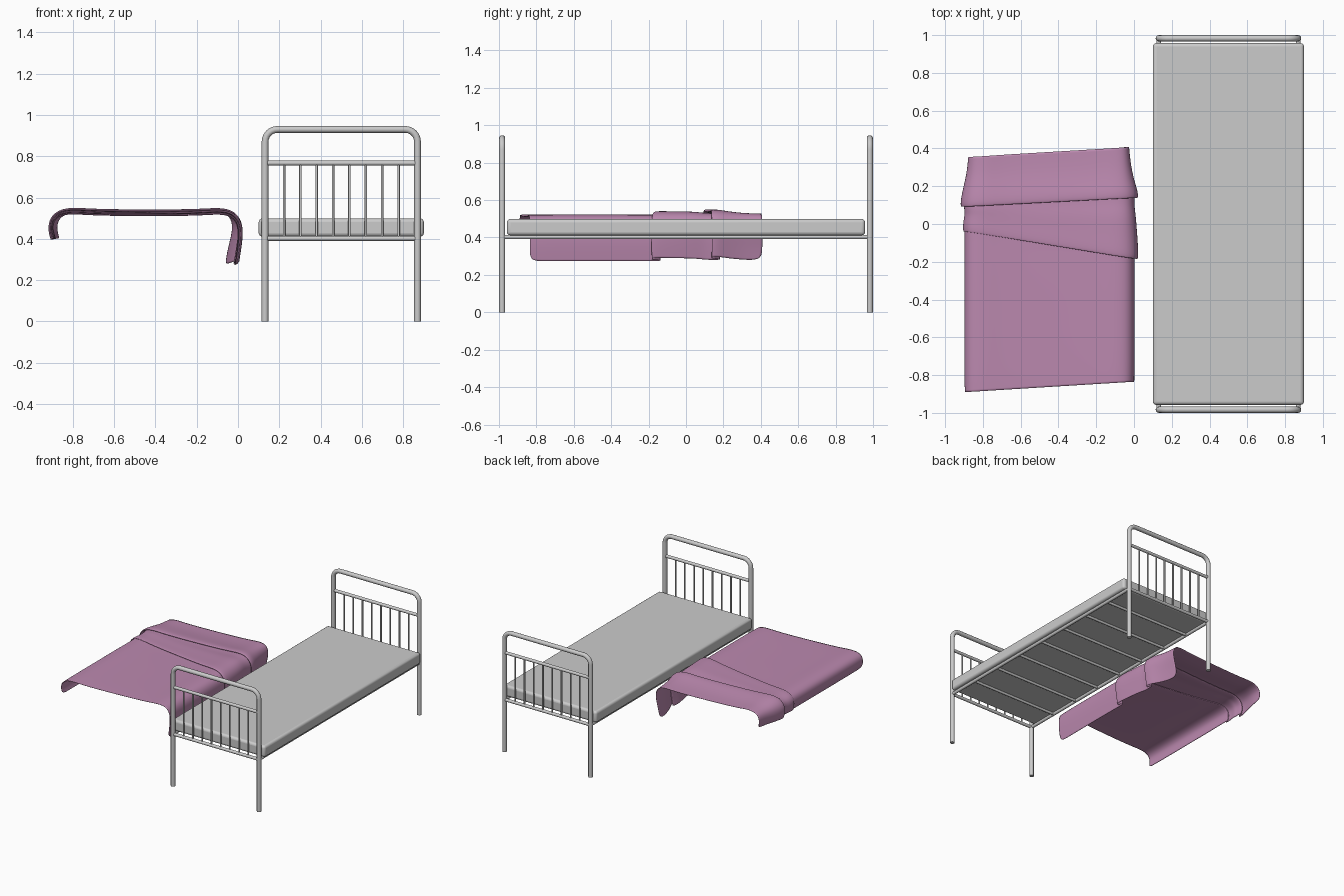
import bpy, bmesh, math
from mathutils import Vector

if "Cube" in bpy.data.objects:
    bpy.data.objects.remove(bpy.data.objects["Cube"])

BX = 0.5            # bed centre in x
PX = 0.369          # post offset from bed centre
PY = 0.983          # end frame offset in y


def tube(name, pts, r, sides_res=2):
    """Round tube along a polyline, converted to a mesh."""
    cu = bpy.data.curves.new(name, 'CURVE')
    cu.dimensions = '3D'
    sp = cu.splines.new('POLY')
    sp.points.add(len(pts) - 1)
    for p, co in zip(sp.points, pts):
        p.co = (*co, 1)
    cu.bevel_depth = r
    cu.bevel_resolution = sides_res
    cu.use_fill_caps = True
    ob = bpy.data.objects.new(name, cu)
    bpy.context.collection.objects.link(ob)
    bpy.ops.object.select_all(action='DESELECT')
    ob.select_set(True)
    bpy.context.view_layer.objects.active = ob
    bpy.ops.object.convert(target='MESH')
    bpy.ops.object.shade_smooth_by_angle(angle=math.radians(50))
    return bpy.context.object


# end frames: bent hoop, two rails and eight spindles each
for label, y in (("foot", -PY), ("head", PY)):
    top, cr = 0.930, 0.06
    hoop = [(BX - PX, y, 0)]
    for cx, a0 in ((BX - PX + cr, 180), (BX + PX - cr, 90)):
        for k in range(7):
            a = math.radians(a0 - 15 * k)
            hoop.append((cx + cr * math.cos(a), y, top - cr + cr * math.sin(a)))
    hoop.append((BX + PX, y, 0))
    tube(label + "_hoop", hoop, 0.0165, 4)
    for rail, z in (("upper", 0.767), ("lower", 0.402)):
        tube(f"{label}_{rail}_rail", [(BX - PX, y, z), (BX + PX, y, z)], 0.012, 3)
    for i in range(8):
        x = BX + (i - 3.5) * 0.0792
        tube(f"{label}_spindle_{i + 1}", [(x, y, 0.402), (x, y, 0.767)], 0.006)

# base frame: side rails and cross bars
for label, s in (("left", -1), ("right", 1)):
    tube(label + "_side_rail", [(BX + s * PX, -PY, 0.402), (BX + s * PX, PY, 0.402)], 0.012, 3)
for i in range(7):
    y = (i - 3) * PY / 4
    tube(f"cross_bar_{i + 1}", [(BX - PX, y, 0.402), (BX + PX, y, 0.402)], 0.010)

# mattress
bpy.ops.mesh.primitive_cube_add(size=1, location=(BX, 0, 0.455))
mattress = bpy.context.object
mattress.name = "mattress"
mattress.scale = (0.80, 1.915, 0.087)
bpy.ops.object.transform_apply(location=False, rotation=False, scale=True)
bev = mattress.modifiers.new("rounded_edges", 'BEVEL')
bev.width = 0.018
bev.segments = 4
bpy.ops.object.shade_smooth_by_angle(angle=math.radians(40))

# blanket: cross-section in x/z, swept through pleated rows along y
section = [(-0.885, 0.405), (-0.897, 0.44), (-0.895, 0.485), (-0.868, 0.513), (-0.81, 0.525),
           (-0.70, 0.515), (-0.45, 0.513), (-0.20, 0.514), (-0.10, 0.523), (-0.035, 0.515),
           (-0.002, 0.475), (0.003, 0.42), (-0.003, 0.35), (-0.015, 0.272)]
# (y at left, y at right, lift off the base layer, inward tuck)
rows = [(-0.89, -0.835, 0.000, 0), (-0.80, -0.75, 0.002, 0), (-0.52, -0.52, 0.002, 0),
        (-0.25, -0.32, 0.002, 0), (-0.09, -0.22, 0.001, 0), (-0.05, -0.175, 0.001, 0),
        (-0.02, -0.14, 0.002, 0), (-0.02, -0.14, 0.009, 0), (-0.04, -0.185, 0.009, 0),
        (-0.04, -0.188, 0.020, 0), (-0.01, -0.155, 0.023, 0), (0.02, -0.06, 0.020, 0.1),
        (0.05, 0.04, 0.020, 0.3), (0.075, 0.10, 0.011, 0.3), (0.095, 0.15, 0.009, 0.2),
        (0.125, 0.18, 0.010, 0.2), (0.125, 0.18, 0.017, 0.2), (0.09, 0.138, 0.017, 0.2),
        (0.09, 0.135, 0.029, 0.2), (0.13, 0.175, 0.030, 0.3), (0.20, 0.225, 0.020, 0.5),
        (0.27, 0.31, 0.010, 0.8), (0.355, 0.408, 0.007, 1.0)]
bm = bmesh.new()
n = len(section)
grid = []
for i, (yl, yr, h, tuck) in enumerate(rows):
    line = []
    for j, (x, z) in enumerate(section):
        a = Vector(section[max(j - 1, 0)])
        b = Vector(section[min(j + 1, n - 1)])
        d = (b - a).normalized()
        t = min(max((x + 0.89) / 0.89, 0), 1)
        lift = h * (0.45 + 0.55 * t) if 5 < i < 13 else h
        px, pz = x - d.y * lift, z + d.x * lift
        # side drops hang closer in towards the back edge
        drop = min(max((0.52 - z) / 0.2, 0), 1)
        if x > -0.1:
            px -= tuck * (0.02 + 0.035 * drop) * min(1, (x + 0.1) / 0.09)
            pz += h * drop
        elif x < -0.8:
            px += tuck * 0.025
        line.append(bm.verts.new((px, yl + (yr - yl) * t, pz)))
    grid.append(line)
for r0, r1 in zip(grid, grid[1:]):
    for j in range(n - 1):
        bm.faces.new((r0[j], r0[j + 1], r1[j + 1], r1[j]))
for f in bm.faces:
    f.smooth = True
me = bpy.data.meshes.new("blanket")
bm.to_mesh(me)
bm.free()
blanket = bpy.data.objects.new("blanket", me)
bpy.context.collection.objects.link(blanket)
sub = blanket.modifiers.new("soft_cloth", 'SUBSURF')
sub.levels = sub.render_levels = 3
thick = blanket.modifiers.new("cloth_thickness", 'SOLIDIFY')
thick.thickness = 0.003
mat = bpy.data.materials.new("purple_cloth")
mat.diffuse_color = (0.50, 0.25, 0.43, 1)
mat.use_nodes = True
mat.node_tree.nodes["Principled BSDF"].inputs["Base Color"].default_value = mat.diffuse_color
me.materials.append(mat)
